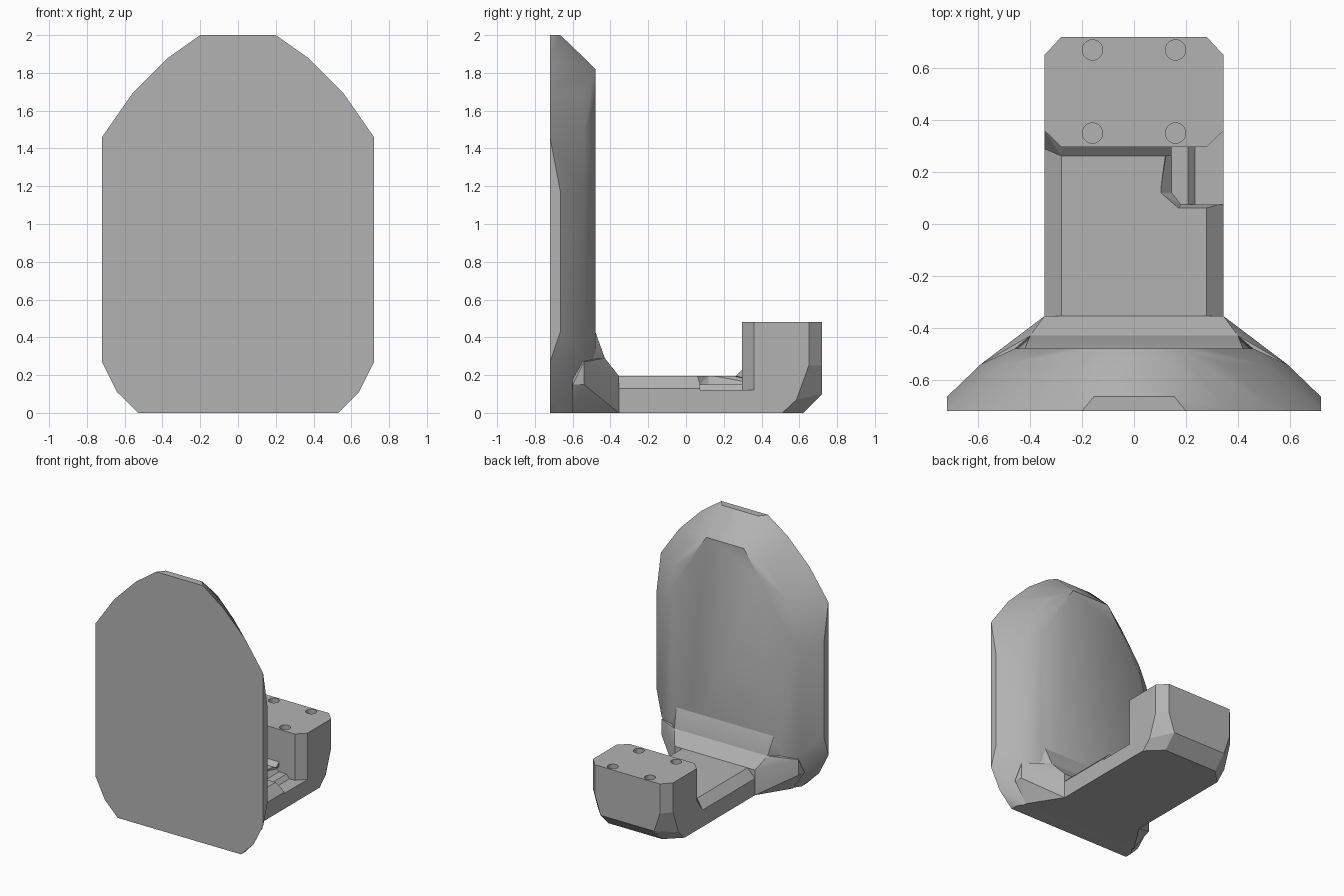
import bpy, bmesh
from math import radians

if "Cube" in bpy.data.objects:
    bpy.data.objects.remove(bpy.data.objects["Cube"])

grey = bpy.data.materials.new("plain grey")
grey.use_nodes = True
colour = (0.45, 0.45, 0.45, 1)
grey.diffuse_color = colour
grey.node_tree.nodes["Principled BSDF"].inputs["Base Color"].default_value = colour


def hull(name, points, mirror=True):
    """Convex solid around the points, mirrored across x by default."""
    bm = bmesh.new()
    for x, y, z in points:
        bm.verts.new((x, y, z))
        if mirror:
            bm.verts.new((-x, y, z))
    res = bmesh.ops.convex_hull(bm, input=bm.verts)
    loose = [g for g in res["geom_interior"] if isinstance(g, bmesh.types.BMVert)]
    bmesh.ops.delete(bm, geom=loose, context="VERTS")
    bmesh.ops.dissolve_limit(bm, angle_limit=radians(1), verts=bm.verts, edges=bm.edges)
    bmesh.ops.recalc_face_normals(bm, faces=bm.faces)
    mesh = bpy.data.meshes.new(name)
    bm.to_mesh(mesh)
    bm.free()
    mesh.materials.append(grey)
    obj = bpy.data.objects.new(name, mesh)
    bpy.context.collection.objects.link(obj)
    return obj


def at_y(y, outline):
    return [(x, y, z) for x, z in outline]


def at_z(z, outline):
    return [(x, y, z) for x, y in outline]


def cut(obj, cutter):
    mod = obj.modifiers.new("cut", "BOOLEAN")
    mod.operation = "DIFFERENCE"
    mod.solver = "EXACT"
    mod.object = cutter
    cutter.hide_render = True
    cutter.hide_viewport = True


def smooth(obj, angle):
    bpy.ops.object.select_all(action="DESELECT")
    obj.select_set(True)
    bpy.context.view_layer.objects.active = obj
    bpy.ops.object.shade_smooth_by_angle(angle=radians(angle))


# Upright plate: flat front, rounded rim towards the back
plate = hull("upright_plate",
    at_y(-0.72, [(.2, 2), (.37, 1.88), (.56, 1.69), (.72, 1.46), (.72, .27), (.64, .11), (.53, 0)])
    + at_y(-0.665, [(.155, 2), (.72, 1.17), (.72, .43), (.53, 0)])
    + at_y(-0.54, [(.16, 1.88), (.34, 1.71), (.5, 1.48), (.59, 1.15), (.59, .3), (.45, 0)])
    + at_y(-0.48, [(.16, 1.82), (.28, 1.65), (.46, 1.35), (.46, .35), (.35, .03)]))
smooth(plate, 32)

# Flared foot joining plate and arm
lower = hull("lower_flare",
    at_y(-0.6, [(.5, 0), (.6, .15), (.5, .29)])
    + at_y(-0.54, [(.45, 0), (.59, .15), (.59, .27)])
    + at_y(-0.43, [(.345, 0), (.4, .29)])
    + at_y(-0.355, [(.345, 0), (.345, .195)]))
upper = hull("upper_flare",
    at_y(-0.56, [(.55, .29), (.5, .43), (.45, .2)])
    + at_y(-0.48, [(.42, .43)]) + at_y(-0.43, [(.4, .29), (.36, .2)]))
smooth(lower, 32)
smooth(upper, 32)

# Arm with chamfered top edges
section = [(.345, 0), (.345, .13), (.28, .195)]
arm = hull("arm", at_y(-0.45, section) + at_y(0.37, section))

# Stepped notch on the left side of the arm
notch = hull("notch_cutter",
    at_z(.15, [(.145, .12), (.18, .075), (.4, .075), (.4, .4), (.145, .4)])
    + at_z(.2, [(.1, .12), (.17, .06), (.4, .06), (.4, .4), (.14, .4)]), mirror=False)
step = hull("step_cutter",
    at_z(.16, [(.2, .075), (.4, .075), (.2, .4), (.4, .4)])
    + at_z(.12, [(.235, .075), (.4, .075), (.235, .4), (.4, .4)]), mirror=False)
cut(arm, notch)
cut(arm, step)

# Sloped fillet between arm and block
hull("fillet",
    [(x, y, z) for x in (-.28, .145) for y, z in ((.262, .195), (.3, .23), (.33, .18))]
    + [(-.345, .29, .13), (-.345, .36, .13), (-.345, .36, .23)], mirror=False)

# End block, tapering under its back edge
top = [(.28, .297), (.345, .36), (.345, .65), (.28, .72)]
block = hull("end_block",
    at_z(.48, top) + at_z(.25, top)
    + at_z(.1, [(.23, .72)]) + at_z(.07, [(.345, .585)])
    + at_z(0, [(.28, .297), (.345, .36), (.345, .51), (.23, .62)]))

# Four round sockets in the block's top
for x in (-.16, .16):
    for y in (.35, .67):
        bpy.ops.mesh.primitive_cylinder_add(vertices=32, radius=.039, depth=.2, location=(x, y, .48))
        socket = bpy.context.object
        socket.name = "socket_cutter"
        socket.data.materials.append(grey)
        cut(block, socket)
